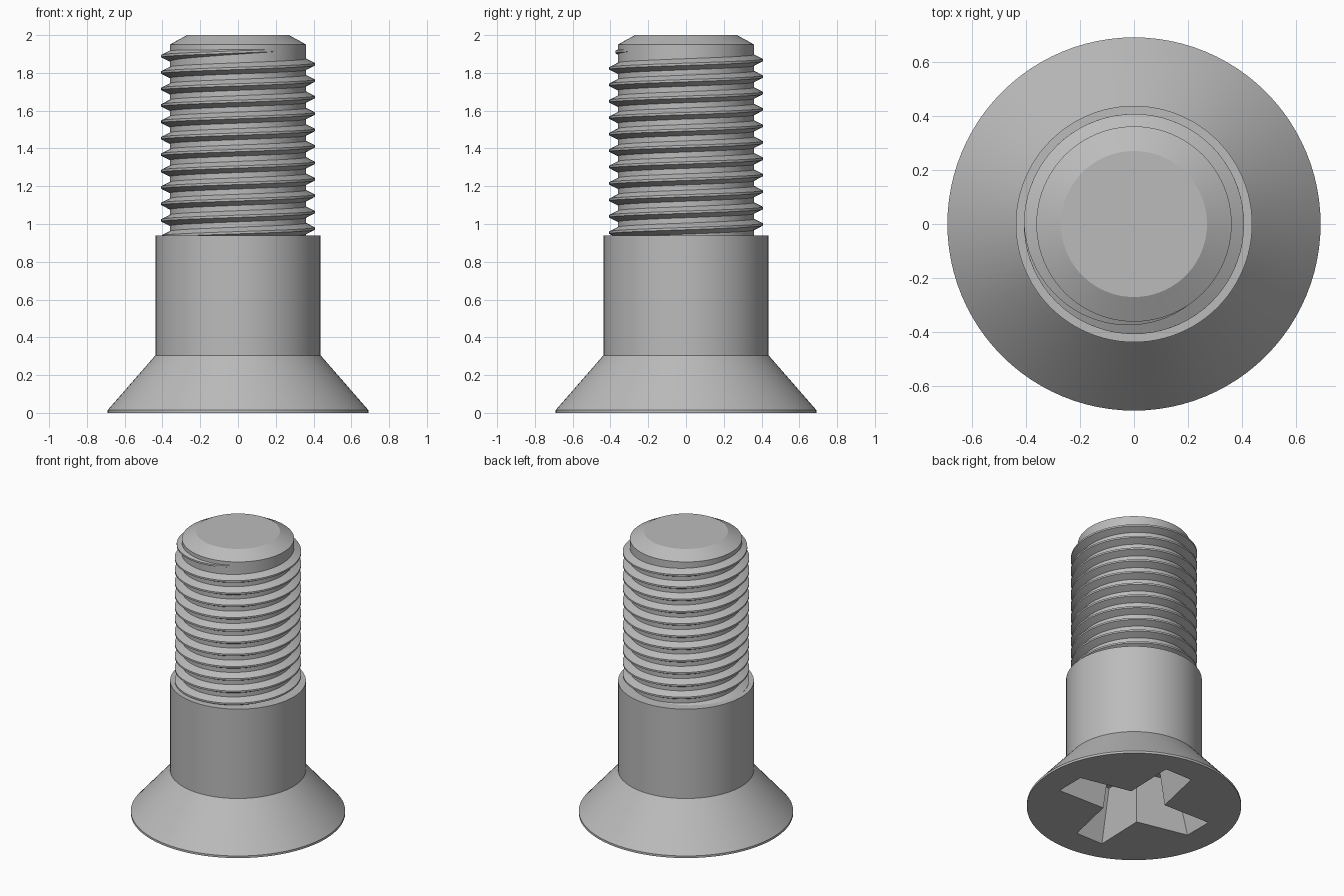
import bpy, bmesh, math

cube = bpy.data.objects.get("Cube")
if cube:
    bpy.data.objects.remove(cube, do_unlink=True)

SEGS = 96
PITCH = 0.087

steel = bpy.data.materials.new("grey_steel")
steel.use_nodes = True
colour = (0.5, 0.5, 0.5, 1.0)
steel.diffuse_color = colour
steel.node_tree.nodes["Principled BSDF"].inputs["Base Color"].default_value = colour


def make_object(name, rings, closed_rings=True, caps=True):
    """Skin a list of point rings into a closed solid."""
    bm = bmesh.new()
    loops = [[bm.verts.new(p) for p in ring] for ring in rings]
    n = len(loops[0])
    for a, b in zip(loops, loops[1:]):
        for i in range(n):
            j = (i + 1) % n
            bm.faces.new((a[i], a[j], b[j], b[i]))
    bm.faces.new(loops[0][::-1])
    bm.faces.new(loops[-1])
    bmesh.ops.recalc_face_normals(bm, faces=bm.faces)
    mesh = bpy.data.meshes.new(name)
    bm.to_mesh(mesh)
    bm.free()
    mesh.materials.append(steel)
    obj = bpy.data.objects.new(name, mesh)
    bpy.context.collection.objects.link(obj)
    return obj


def activate(obj):
    bpy.ops.object.select_all(action="DESELECT")
    obj.select_set(True)
    bpy.context.view_layer.objects.active = obj


def circle(r, z):
    return [(r * math.cos(2 * math.pi * i / SEGS),
             r * math.sin(2 * math.pi * i / SEGS), z) for i in range(SEGS)]


# Countersunk head, plain shank, threaded core and chamfered tip
profile = [(0.69, 0), (0.69, 0.015), (0.437, 0.305), (0.437, 0.94),
           (0.361, 0.94), (0.361, 1.95), (0.27, 2.0)]
body = make_object("screw_body", [circle(r, z) for r, z in profile])

# Cross recess: one arm outline repeated four times, tapering inwards
arm = [(0.14, -0.14), (0.5, -0.15), (0.5, 0.06)]
outline = []
for k in range(4):
    c, s = round(math.cos(k * math.pi / 2)), round(math.sin(k * math.pi / 2))
    outline += [(x * c - y * s, x * s + y * c) for x, y in arm]


def recess_ring(z):
    f = 1 - 0.63 * z
    return [(x * f, y * f, z) for x, y in outline]


cutter = make_object("recess_cutter", [recess_ring(-0.05), recess_ring(0.35)])
cutter.hide_render = True
cut = body.modifiers.new("cross_recess", "BOOLEAN")
cut.operation = "DIFFERENCE"
cut.solver = "EXACT"
cut.object = cutter
activate(body)
bpy.ops.object.modifier_apply(modifier=cut.name)
bpy.data.objects.remove(cutter, do_unlink=True)

# Helical thread ridge: starts inside the shank, fades out near the tip
ridge = [(0.35, -0.035), (0.407, -0.006), (0.407, 0.006), (0.35, 0.035)]
STEPS = 72
first, last, fade = -10.6, 1.125, 0.375      # turns, counted from the front
count = round((last - first) * STEPS)
rings = []
for i in range(count + 1):
    turn = first + (last - first) * i / count
    angle = 2 * math.pi * turn - math.pi / 2
    sink = 0.05 * max(0, (turn - (last - fade)) / fade)
    z = 1.824 + PITCH * turn
    rings.append([((r - sink) * math.cos(angle), (r - sink) * math.sin(angle), z + dz)
                  for r, dz in ridge])
thread = make_object("thread", rings)

for obj in (body, thread):
    activate(obj)
    bpy.ops.object.shade_smooth_by_angle(angle=math.radians(20))
